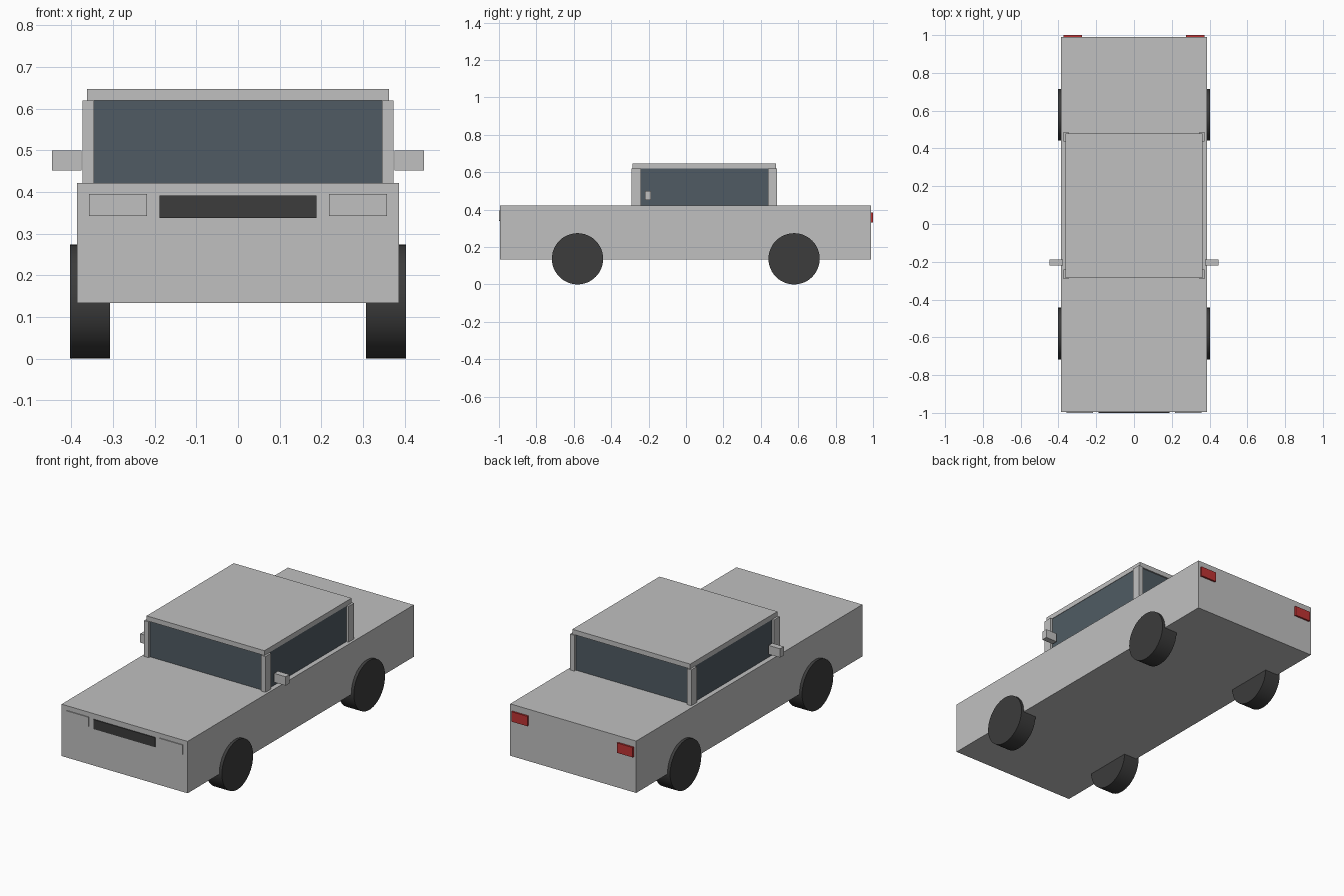
import bpy
import math

if "Cube" in bpy.data.objects:
    bpy.data.objects.remove(bpy.data.objects["Cube"])


def material(name, color):
    m = bpy.data.materials.new(name)
    m.diffuse_color = (*color, 1)
    m.use_nodes = True
    m.node_tree.nodes["Principled BSDF"].inputs["Base Color"].default_value = m.diffuse_color
    return m


PAINT = material("grey paint", (0.53, 0.53, 0.53))
GLASS = material("blue grey glass", (0.08, 0.105, 0.125))
RUBBER = material("dark rubber", (0.045, 0.045, 0.045))
RED = material("red lamp", (0.52, 0.033, 0.033))


def box(name, x, y, z, mat):
    """Axis-aligned box from (min, max) ranges."""
    ranges = (x, y, z)
    bpy.ops.mesh.primitive_cube_add(size=1, location=[(a + b) / 2 for a, b in ranges])
    ob = bpy.context.object
    ob.name = name
    ob.scale = [b - a for a, b in ranges]
    bpy.ops.object.transform_apply(location=False, rotation=False, scale=True)
    ob.data.materials.append(mat)
    return ob


def pair(name, x, y, z, mat):
    """The same box on both sides of the car."""
    box(name + "_right", x, y, z, mat)
    box(name + "_left", (-x[1], -x[0]), y, z, mat)


# Body and cabin
box("body", (-0.387, 0.387), (-0.995, 0.99), (0.133, 0.421), PAINT)
box("windows", (-0.36, 0.36), (-0.278, 0.472), (0.42, 0.621), GLASS)
box("roof", (-0.362, 0.362), (-0.285, 0.48), (0.62, 0.647), PAINT)
pair("front_pillar", (0.346, 0.373), (-0.291, -0.241), (0.42, 0.62), PAINT)
pair("rear_pillar", (0.346, 0.373), (0.438, 0.486), (0.42, 0.62), PAINT)

# Mirrors
pair("mirror", (0.376, 0.447), (-0.22, -0.187), (0.451, 0.50), PAINT)

# Lamps and grille
pair("headlight", (0.218, 0.358), (-1.0, -0.993), (0.342, 0.395), PAINT)
box("grille", (-0.189, 0.189), (-1.0, -0.993), (0.338, 0.391), RUBBER)
pair("tail_light", (0.275, 0.373), (0.988, 1.0), (0.33, 0.385), RED)

# Wheels
for end, y in (("front", -0.58), ("rear", 0.578)):
    for side, x in (("right", 0.355), ("left", -0.355)):
        bpy.ops.mesh.primitive_cylinder_add(
            vertices=48, radius=0.137, depth=0.096,
            location=(x, y, 0.137), rotation=(0, math.pi / 2, 0))
        wheel = bpy.context.object
        wheel.name = f"{end}_wheel_{side}"
        wheel.data.materials.append(RUBBER)
        bpy.ops.object.shade_smooth_by_angle(angle=math.radians(30))
